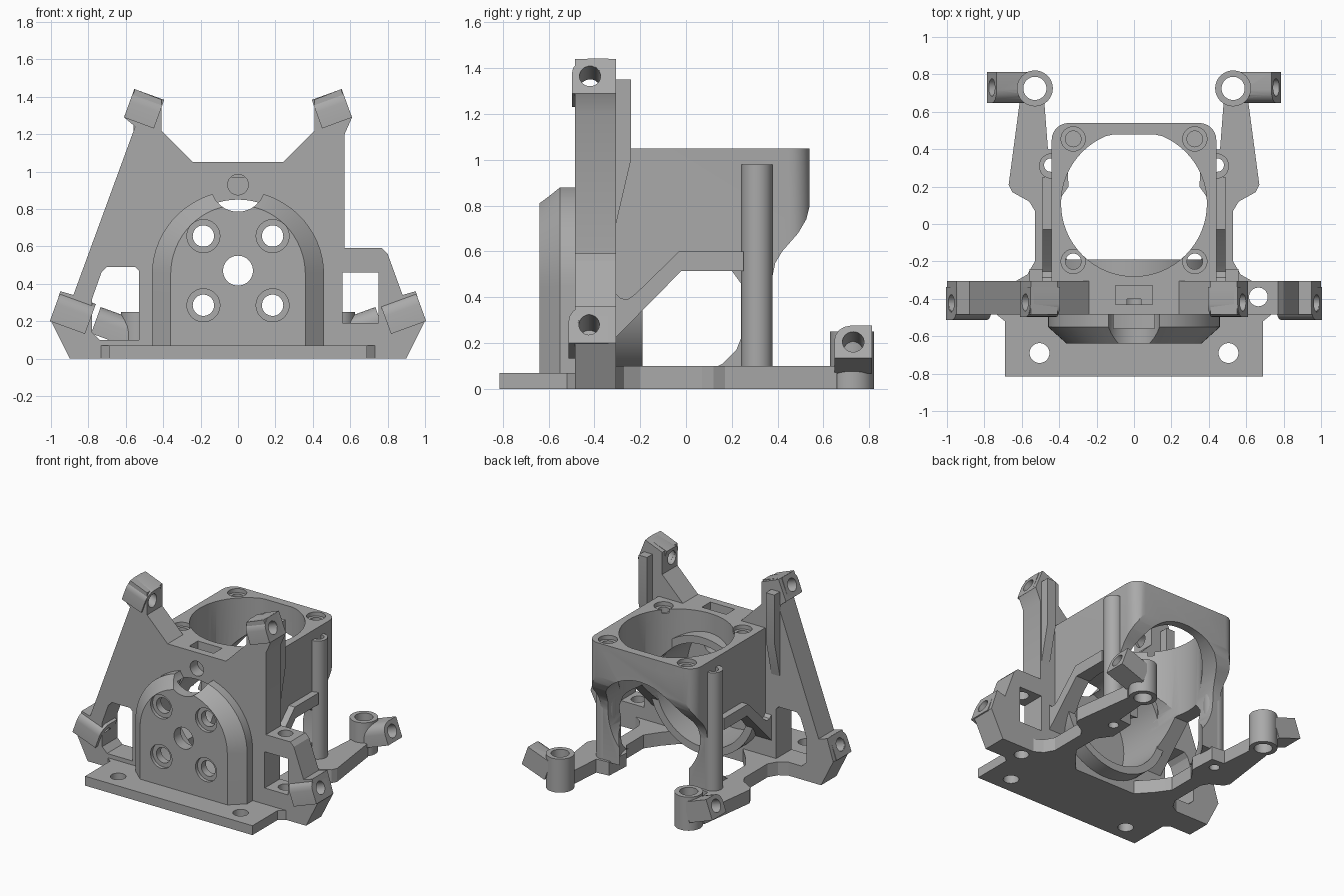
import bpy, bmesh
from math import sin, cos, pi, radians
from mathutils import Vector, Matrix

if "Cube" in bpy.data.objects:
    bpy.data.objects.remove(bpy.data.objects["Cube"])

GREY = bpy.data.materials.new("plain grey")
GREY.use_nodes = True
GREY.diffuse_color = (0.4, 0.4, 0.4, 1)
GREY.node_tree.nodes["Principled BSDF"].inputs["Base Color"].default_value = (0.4, 0.4, 0.4, 1)
parts = []


def loft(name, rings):
    """Closed solid through rings of equal point count."""
    bm = bmesh.new()
    vs = [[bm.verts.new(p) for p in r] for r in rings]
    n = len(vs[0])
    for a, b in zip(vs, vs[1:]):
        for i in range(n):
            bm.faces.new((a[i], a[(i + 1) % n], b[(i + 1) % n], b[i]))
    bm.faces.new(vs[0])
    bm.faces.new(vs[-1])
    bmesh.ops.recalc_face_normals(bm, faces=bm.faces)
    me = bpy.data.meshes.new(name)
    bm.to_mesh(me)
    bm.free()
    me.materials.append(GREY)
    ob = bpy.data.objects.new(name, me)
    bpy.context.collection.objects.link(ob)
    parts.append(ob)
    return ob


def place(pts, axis, d):
    if axis == "x":
        return [(d, p, q) for p, q in pts]
    if axis == "y":
        return [(p, d, q) for p, q in pts]
    return [(p, q, d) for p, q in pts]


def prism(name, pts, axis, a, b):
    return loft(name, [place(pts, axis, a), place(pts, axis, b)])


def circle(u, v, r, n=48):
    return [(u + r * cos(2 * pi * i / n), v + r * sin(2 * pi * i / n)) for i in range(n)]


def rect(u0, u1, v0, v1, r=0.0, n=6):
    if not r:
        return [(u0, v0), (u1, v0), (u1, v1), (u0, v1)]
    out = []
    for k, (u, v) in enumerate([(u1 - r, v1 - r), (u0 + r, v1 - r), (u0 + r, v0 + r), (u1 - r, v0 + r)]):
        for i in range(n + 1):
            t = pi / 2 * (k + i / n)
            out.append((u + r * cos(t), v + r * sin(t)))
    return out


def flip(pts, s):
    return [(s * p, q) for p, q in pts]


def boolean(ob, tool, op="DIFFERENCE"):
    mod = ob.modifiers.new("cut", "BOOLEAN")
    mod.operation, mod.solver, mod.object = op, "EXACT", tool
    bpy.context.view_layer.objects.active = ob
    bpy.ops.object.modifier_apply(modifier=mod.name)
    parts.remove(tool)
    bpy.data.objects.remove(tool)


def cut(ob, pts, axis, a, b):
    boolean(ob, prism("cutter", pts, axis, a, b))


def lug(name, s, face, length, height, width):
    """Tilted screw lug whose outer face centre is given."""
    t = radians(20)
    rot = Matrix.Rotation(-t, 4, "Y")
    w, h = width / 2, height / 2
    prof = rect(-w, w, -h, h)
    corner = [(-w + 0.07 - 0.07 * sin(a), h - 0.07 + 0.07 * cos(a)) for a in (0, 0.4, 0.8, 1.2, pi / 2)]
    prof = prof[:3] + corner

    def ring(pts, d):
        out = [rot @ Vector((d, p, q)) + Vector(face) for p, q in pts]
        return [(s * v.x, v.y, v.z) for v in out]
    ob = loft(name, [ring(prof, -length), ring(prof, 0)])
    boolean(ob, loft("cutter", [ring(circle(0, 0, 0.047, 32), -length - 0.02), ring(circle(0, 0, 0.047, 32), 0.02)]))
    return ob


MZ = 0.47                       # height of the motor axis
pocket = circle(0, MZ, 0.38, 64)
bore = [(x, min(y, 0.478)) for x, y in circle(0, 0.11, 0.39, 64)]

# Front flange with screw holes
flange = prism("front_flange", [(-0.69, -0.815), (0.69, -0.815), (0.69, -0.52), (0.74, -0.48), (-0.74, -0.48), (-0.69, -0.52)], "z", 0, 0.07)
for s in (1, -1):
    cut(flange, circle(s * 0.505, -0.69, 0.053), "z", -0.1, 0.2)

# Upright front plate
outline = [(-0.9, 0), (0.9, 0), (1, 0.2), (0.95, 0.36), (0.88, 0.34), (0.8, 0.56), (0.77, 0.59), (0.57, 0.59),
           (0.57, 1.2), (0.61, 1.29), (0.55, 1.44), (0.41, 1.385), (0.41, 1.22), (0.24, 1.05), (-0.24, 1.05),
           (-0.41, 1.22), (-0.41, 1.385), (-0.55, 1.44), (-0.61, 1.29), (-0.55, 1.24), (-0.88, 0.34),
           (-0.95, 0.36), (-1, 0.2)]
plate = prism("front_plate", outline, "y", -0.485, -0.305)
cut(plate, [(-0.53, 0.1), (-0.53, 0.47), (-0.55, 0.49), (-0.7, 0.49), (-0.73, 0.46), (-0.78, 0.32), (-0.78, 0.14), (-0.74, 0.1)], "y", -0.6, 0)
cut(plate, rect(0.56, 0.75, 0.19, 0.46), "y", -0.6, 0)
cut(plate, pocket, "y", -0.6, 0)
cut(plate, rect(-0.1, 0.1, -0.43, -0.33), "z", 0.97, 1.2)
cut(plate, circle(0, 0.93, 0.055), "y", -0.6, -0.4)
cut(plate, circle(0.665, -0.39, 0.05), "z", -0.1, 0.58 + 0.1)


# Arched motor cover with chamfered rim
def arch(w, top, y):
    pts = [(-w, 0.03), (w, 0.03)]
    pts += [(w * cos(pi * i / 32), MZ - 0.02 + (top - MZ + 0.02) * sin(pi * i / 32)) for i in range(33)]
    return place(pts, "y", y)


cover = loft("motor_cover", [arch(0.46, 0.9, -0.485), arch(0.46, 0.9, -0.55), arch(0.36, 0.82, -0.64)])
cut(cover, pocket, "y", -0.56, 0)
cut(cover, circle(0, 0.93, 0.145), "y", -0.8, -0.4)
cut(cover, circle(0, MZ, 0.08), "y", -0.8, -0.4)
for x in (0.185, -0.185):
    for z in (MZ - 0.185, MZ + 0.185):
        cut(cover, circle(x, z, 0.088), "y", -0.8, -0.615)
        cut(cover, circle(x, z, 0.057), "y", -0.8, -0.4)

# Motor collar behind the plate
collar = prism("motor_collar", circle(0, MZ, 0.435, 64), "y", -0.31, -0.19)
cut(collar, pocket, "y", -0.6, 0)

# Fan housing: side profile limited by a rounded plan
side = [(-0.31, 1.05), (0.54, 1.05), (0.54, 0.8), (0.525, 0.74), (0.49, 0.68), (0.42, 0.6), (0.39, 0.55), (0.375, 0.48),
        (0.375, 0.09), (0.12, 0.09), (0.16, 0.11), (0.22, 0.17), (0.24, 0.22), (0.24, 0.46), (0.2, 0.515),
        (-0.02, 0.515), (-0.31, 0.22)]
housing = prism("fan_housing", side, "x", -0.6, 0.6)
boolean(housing, prism("cutter", rect(-0.44, 0.44, -0.5, 0.54, 0.09), "z", -0.1, 1.3), "INTERSECT")
cut(housing, bore, "z", -0.2, 1.3)
cut(housing, pocket, "y", -0.6, 0.8)
for s in (1, -1):
    for y, low in ((0.455, 0.85), (-0.2, -0.1)):
        cut(housing, circle(s * 0.325, y, 0.065, 32), "z", 1.02, 1.2)
        cut(housing, circle(s * 0.325, y, 0.042, 32), "z", low, 1.2)

# Mirrored parts
band = [(-0.31, 0.42), (-0.285, 0.395), (-0.255, 0.39), (-0.22, 0.415), (-0.03, 0.6), (0.25, 0.6), (0.25, 0.515), (-0.02, 0.515), (-0.31, 0.22)]
gusset = [(-0.31, 1.35), (-0.24, 1.35), (-0.24, 1.0), (-0.31, 0.7)]
rail = [(0.25, -0.31), (0.64, -0.31), (0.57, -0.27), (0.53, -0.2), (0.53, 0.07), (0.56, 0.12), (0.65, 0.17), (0.67, 0.21),
        (0.61, 0.66), (0.48, 0.66), (0.46, 0.4), (0.36, 0.39), (0.35, 0.2), (0.42, 0.1), (0.42, -0.1), (0.35, -0.2)]
for s, tag in ((1, "left"), (-1, "right")):
    prism("side_band_" + tag, band, "x", s * 0.43, s * 0.49)
    prism("arm_gusset_" + tag, gusset, "x", s * 0.49, s * 0.56)
    base = prism("base_rail_" + tag, flip(rail, s), "z", 0, 0.1)
    post = prism("corner_post_" + tag, circle(s * 0.44, 0.31, 0.068, 32), "z", 0, 0.98)
    for ob in (base, post):
        cut(ob, circle(s * 0.445, 0.315, 0.036, 24), "z", -0.1, 1.2)
    foot = prism("rear_foot_" + tag, circle(s * 0.53, 0.725, 0.096), "z", 0, 0.25)
    foot_lug = lug("foot_lug_" + tag, s, (0.76, 0.73, 0.205), 0.2, 0.15, 0.165)
    for ob in (foot, foot_lug, base):
        cut(ob, circle(s * 0.53, 0.725, 0.062), "z", -0.1, 0.4)
    lug("top_lug_" + tag, s, (0.582, -0.418, 1.365), 0.17, 0.162, 0.16)
    lug("side_lug_" + tag, s, (0.977, -0.425, 0.28), 0.2, 0.17, 0.175)

# Lug holes continue into the plate
for s in (1, -1):
    for fx, fz in ((0.582, 1.365), (0.977, 0.28)):
        d = Vector((cos(radians(20)), 0, sin(radians(20))))
        rot = Matrix.Rotation(-radians(20), 4, "Y")
        rings = []
        for k in (-0.2, 0.04):
            pts = [rot @ Vector((k, p, q)) + Vector((fx, -0.42, fz)) for p, q in circle(0, 0, 0.047, 32)]
            rings.append([(s * v.x, v.y, v.z) for v in pts])
        boolean(plate, loft("cutter", rings))

# Smooth curved walls, keep edges sharp
bpy.ops.object.select_all(action="DESELECT")
for ob in parts:
    ob.select_set(True)
bpy.context.view_layer.objects.active = parts[0]
bpy.ops.object.shade_smooth_by_angle(angle=radians(25))
